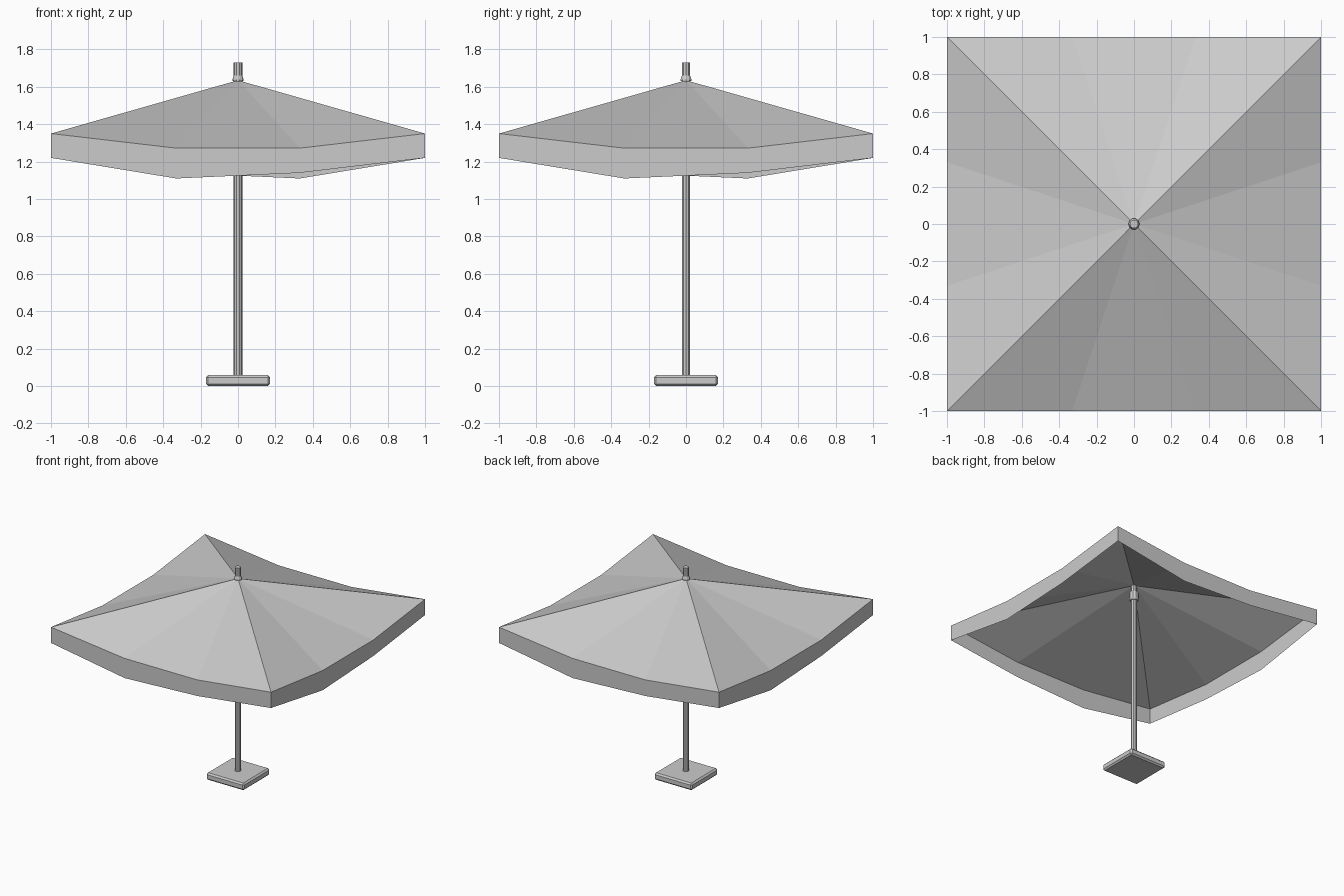
import bpy, bmesh
from mathutils import Matrix, Vector
from math import radians, pi, cos, sin

if "Cube" in bpy.data.objects:
    bpy.data.objects.remove(bpy.data.objects["Cube"])


def make_object(name, bm):
    bmesh.ops.remove_doubles(bm, verts=bm.verts, dist=0.0005)
    mesh = bpy.data.meshes.new(name)
    bm.to_mesh(mesh)
    bm.free()
    obj = bpy.data.objects.new(name, mesh)
    bpy.context.collection.objects.link(obj)
    return obj


def lathe(name, profile, sides=10):
    """Closed turned part from (radius, height) pairs, bottom to top."""
    bm = bmesh.new()
    rings = [[bm.verts.new((r * cos(2 * pi * i / sides), r * sin(2 * pi * i / sides), z))
              for i in range(sides)] for r, z in profile]
    for low, high in zip(rings, rings[1:]):
        for i in range(sides):
            j = (i + 1) % sides
            bm.faces.new((low[i], low[j], high[j], high[i]))
    bm.faces.new(rings[0][::-1])
    bm.faces.new(rings[-1])
    return make_object(name, bm)


# canopy: one sagging side with its valance, repeated around the pole
APEX = (0, 0, 1.635)
EDGE = [(-1, 1.35, 1.22), (-0.33, 1.272, 1.11), (0.33, 1.272, 1.14), (1, 1.35, 1.22)]
canopy, valance = bmesh.new(), bmesh.new()
for k in range(4):
    turn = Matrix.Rotation(radians(90 * k), 3, 'Z')
    top = [turn @ Vector((x, -1, z)) for x, z, _ in EDGE]
    hem = [turn @ Vector((x, -1, z)) for x, _, z in EDGE]
    for i in range(3):
        canopy.faces.new([canopy.verts.new(p) for p in (APEX, top[i], top[i + 1])])
        valance.faces.new([valance.verts.new(p)
                           for p in (hem[i], hem[i + 1], top[i + 1], top[i])])
make_object("canopy", canopy)
make_object("valance", valance)

# pole, the runner collar under the canopy and the finial on top
lathe("pole", [(0.023, 0.05), (0.023, 1.64)])
lathe("runner_collar", [(0.032, 1.50), (0.038, 1.51), (0.038, 1.565), (0.032, 1.575)])
lathe("finial", [(0.03, 1.63), (0.03, 1.64), (0.023, 1.66), (0.023, 1.73)])

# chamfered square base
bm = bmesh.new()
bmesh.ops.create_cube(bm, size=1, matrix=Matrix.Translation((0, 0, 0.029))
                      @ Matrix.Diagonal((0.344, 0.344, 0.058, 1)))
bmesh.ops.bevel(bm, geom=bm.edges[:], offset=0.012, segments=1, affect='EDGES')
make_object("base", bm)
